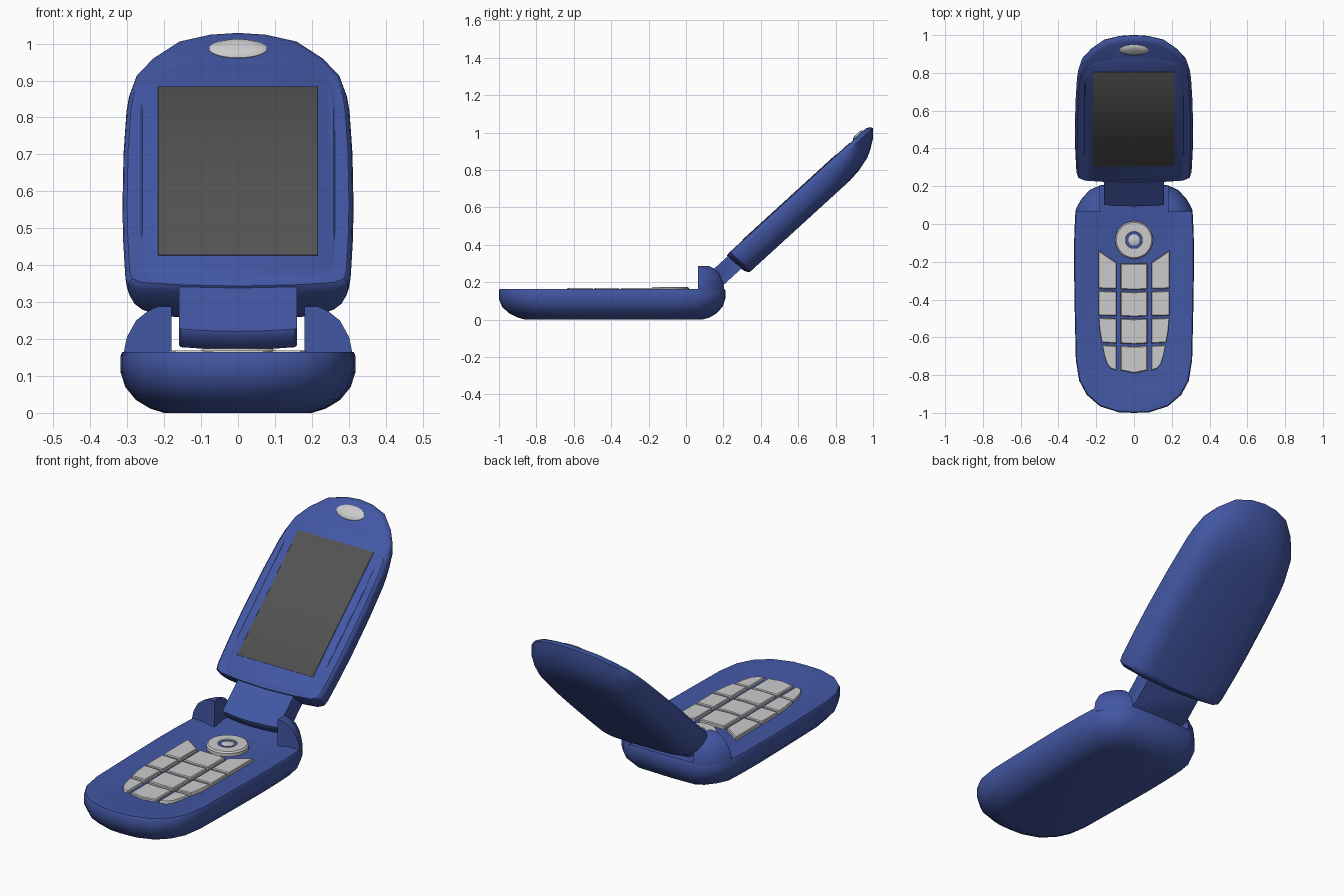
import bpy, bmesh
from math import radians, cos, sin, pi
from mathutils import Matrix


def material(name, rgb):
    m = bpy.data.materials.new(name)
    m.diffuse_color = (*rgb, 1)
    return m


BLUE = material("blue_plastic", (0.055, 0.095, 0.37))
DARK = material("dark_glass", (0.085, 0.085, 0.085))
HINGE = Matrix.Rotation(radians(42.4), 4, 'X')   # lid space: x, length, thickness


def loft(name, rings, mat=None, matrix=None):
    """Skin a stack of equal-length rings and cap both ends."""
    bm = bmesh.new()
    rows = [[bm.verts.new(p) for p in r] for r in rings]
    n = len(rows[0])
    for a, b in zip(rows, rows[1:]):
        for i in range(n):
            j = (i + 1) % n
            bm.faces.new((a[i], a[j], b[j], b[i]))
    bm.faces.new(rows[0][::-1])
    bm.faces.new(rows[-1])
    bmesh.ops.recalc_face_normals(bm, faces=bm.faces)
    me = bpy.data.meshes.new(name)
    bm.to_mesh(me)
    bm.free()
    if mat:
        me.materials.append(mat)
    ob = bpy.data.objects.new(name, me)
    if matrix:
        ob.matrix_world = matrix
    bpy.context.collection.objects.link(ob)
    return ob


def mirrored(half):
    return half + [(-x, y) for x, y in reversed(half) if x > 0]


def ring(pts, z, sx=1, sy=1, cx=0, cy=0):
    return [((x - cx) * sx + cx, (y - cy) * sy + cy, z) for x, y in pts]


def plate(name, pts, z0, z1, mat=None, matrix=None, edge=0.94, soft=0.004):
    """Flat prism with a softened top edge."""
    cx = sum(p[0] for p in pts) / len(pts)
    cy = sum(p[1] for p in pts) / len(pts)
    return loft(name, [ring(pts, z0), ring(pts, z1 - soft),
                       ring(pts, z1, edge, edge, cx, cy)], mat, matrix)


def ellipse(rx, ry, cy, n=32):
    return [(rx * cos(2 * pi * i / n), cy + ry * sin(2 * pi * i / n)) for i in range(n)]


# Lower body with rounded underside and shallow keypad dish
body = mirrored([(0, -1), (0.08, -0.997), (0.18, -0.965), (0.25, -0.905), (0.29, -0.83),
                 (0.308, -0.72), (0.314, -0.45), (0.318, -0.2), (0.316, -0.05),
                 (0.31, 0.07), (0.28, 0.13), (0.235, 0.18), (0.18, 0.205), (0, 0.21)])
body_levels = [(0, 0.63, 0.78), (0.012, 0.75, 0.85), (0.035, 0.87, 0.92), (0.07, 0.96, 0.975),
               (0.11, 1, 1), (0.155, 1, 1), (0.165, 0.985, 0.992),
               (0.165, 0.86, 0.9), (0.152, 0.72, 0.8)]
loft("lower_body", [ring(body, z, sx, sy, 0, -0.35) for z, sx, sy in body_levels], BLUE)

# Hinge ears on the rear corners
ear = [(0.18, 0.065), (0.31, 0.065), (0.305, 0.085), (0.28, 0.13), (0.235, 0.18), (0.18, 0.205)]
ear_levels = [(0.14, 1, 1), (0.17, 0.985, 0.99), (0.205, 0.93, 0.94), (0.25, 0.74, 0.78),
              (0.275, 0.5, 0.58), (0.288, 0.28, 0.4)]
for side in (-1, 1):
    rings = [ring(ear, z, sx, sy, 0.18, 0.065) for z, sx, sy in ear_levels]
    loft("hinge_ear", [[(x * side, y, z) for x, y, z in r] for r in rings], BLUE)

# Keypad: four rows of three keys
rows = [(-0.21, -0.345), (-0.357, -0.487), (-0.5, -0.632), (-0.645, -0.775)]
side_keys = [
    [(0.092, -0.205), (0.187, -0.14), (0.187, -0.342), (0.092, -0.345)],
    [(0.092, -0.357), (0.187, -0.354), (0.187, -0.484), (0.092, -0.487)],
    [(0.092, -0.5), (0.187, -0.497), (0.182, -0.56), (0.17, -0.628), (0.092, -0.632)],
    [(0.092, -0.645), (0.167, -0.641), (0.158, -0.69), (0.142, -0.74), (0.122, -0.765),
     (0.092, -0.775)],
]
for i, ((top, bottom), pts) in enumerate(zip(rows, side_keys)):
    z = 0.165 if i == 3 else 0.169
    sag = 0.015 if i == 3 else 0.004
    centre = mirrored([(0, top - (0.004 if i else 0)), (0.071, top),
                       (0.071, bottom), (0, bottom - sag)])
    plate("key_centre", centre, 0.14, z)
    for side in (-1, 1):
        plate("key_side", [(x * side, y) for x, y in pts], 0.14, z)

# Navigation disc with a groove, blue ring and centre button
nav = [(0.14, 0.1), (0.168, 0.1), (0.175, 0.093), (0.175, 0.046), (0.168, 0.043)]
loft("navigation_disc", [ring(ellipse(r, r, -0.085), z) for z, r in nav])
loft("navigation_ring", [ring(ellipse(r, r, -0.085), z)
                         for z, r in [(0.16, 0.045), (0.171, 0.045)]], BLUE)
loft("select_button", [ring(ellipse(r, r, -0.085), z)
                       for z, r in [(0.16, 0.03), (0.173, 0.03), (0.176, 0.025)]])

# Lid shell with domed back
lid = mirrored([(0, 0.39), (0.16, 0.395), (0.27, 0.405), (0.298, 0.42), (0.305, 0.45),
                (0.311, 0.6), (0.313, 0.73), (0.31, 0.95), (0.302, 1.12), (0.295, 1.18),
                (0.275, 1.26), (0.23, 1.327), (0.16, 1.394), (0.075, 1.422), (0, 1.429)])
lid_levels = [(-0.042, 0.6, 0.7), (-0.035, 0.74, 0.77), (-0.015, 0.87, 0.86),
              (0.01, 0.94, 0.91), (0.045, 0.985, 0.965), (0.083, 1, 1),
              (0.097, 0.99, 0.99), (0.106, 0.96, 0.97)]
loft("lid_shell", [ring(lid, z, sx, sy, 0, 0.5) for z, sx, sy in lid_levels], BLUE, HINGE)

# Tongue joining the lid to the hinge
tongue = mirrored([(0, 0.212), (0.09, 0.215), (0.155, 0.222), (0.16, 0.23), (0.16, 0.45)])
loft("hinge_tongue", [ring(tongue, z, 1, s, 0, 0.45) for z, s in
                      [(0.002, 0.76), (0.03, 0.96), (0.045, 1), (0.09, 1), (0.1, 0.975)]],
     BLUE, HINGE)

# Raised bezel panel, screen and earpiece on the inner face
panel = mirrored([(0, 0.4), (0.2, 0.41), (0.235, 0.425), (0.255, 0.46), (0.262, 0.6),
                  (0.262, 1.1), (0.258, 1.18), (0.24, 1.23), (0.2, 1.255), (0.1, 1.28),
                  (0, 1.285)])
plate("bezel_panel", panel, 0.09, 0.109, BLUE, HINGE, 0.985, 0.003)
plate("screen", mirrored([(0.217, 0.512), (0.217, 1.189)]), 0.095, 0.112, DARK, HINGE, 0.995, 0.001)
speaker = [(0.09, 1), (0.108, 1), (0.114, 0.85), (0.118, 0.5)]
loft("earpiece", [ring(ellipse(0.078, 0.037, 1.345), z, s, s, 0, 1.345) for z, s in speaker],
     None, HINGE)

# Smooth shading with sharp edges kept
for ob in bpy.context.collection.objects:
    ob.select_set(True)
    bpy.context.view_layer.objects.active = ob
bpy.ops.object.shade_smooth_by_angle(angle=radians(35))
